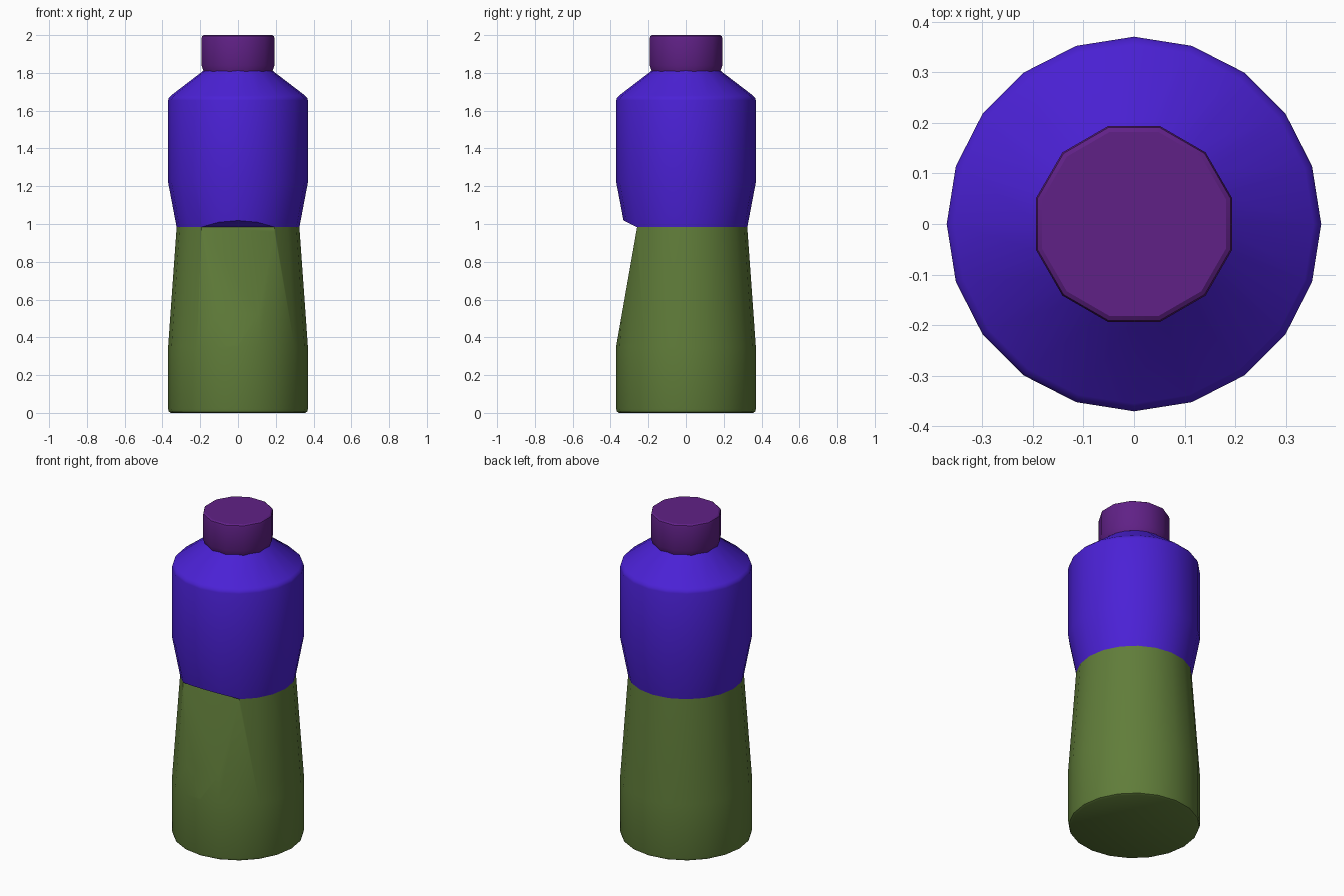
import bpy, bmesh
from math import sin, cos, pi, radians
from mathutils import Vector

cube = bpy.data.objects.get("Cube")
if cube:
    bpy.data.objects.remove(cube, do_unlink=True)


def material(name, rgb):
    m = bpy.data.materials.new(name)
    m.use_nodes = True
    m.diffuse_color = (*rgb, 1)
    m.node_tree.nodes["Principled BSDF"].inputs["Base Color"].default_value = (*rgb, 1)
    return m


def lathe(name, profile, sides, phase, mat, cut=None):
    """Closed turned solid from (radius, height) points; cut = two (y, z) points,
    and the material to the left of the line between them is removed."""
    bm = bmesh.new()
    rings = [[bm.verts.new((r * cos(phase + 2 * pi * i / sides),
                            r * sin(phase + 2 * pi * i / sides), z))
              for i in range(sides)] for r, z in profile]
    for low, high in zip(rings, rings[1:]):
        for i in range(sides):
            j = (i + 1) % sides
            bm.faces.new((low[i], low[j], high[j], high[i]))
    bm.faces.new(rings[0][::-1])
    bm.faces.new(rings[-1])
    if cut:
        (y0, z0), (y1, z1) = cut
        normal = Vector((0, z0 - z1, y1 - y0))
        geom = bm.verts[:] + bm.edges[:] + bm.faces[:]
        bmesh.ops.bisect_plane(bm, geom=geom, plane_co=(0, y0, z0),
                               plane_no=normal, clear_outer=True)
        bmesh.ops.holes_fill(bm, edges=[e for e in bm.edges if e.is_boundary], sides=0)
    bmesh.ops.recalc_face_normals(bm, faces=bm.faces[:])
    mesh = bpy.data.meshes.new(name)
    bm.to_mesh(mesh)
    bm.free()
    mesh.materials.append(mat)
    mesh.shade_smooth()
    mesh.set_sharp_from_angle(angle=radians(32))
    obj = bpy.data.objects.new(name, mesh)
    bpy.context.collection.objects.link(obj)
    return obj


green = material("olive green", (0.118, 0.205, 0.042))
blue = material("violet blue", (0.07, 0.015, 0.67))
purple = material("dark purple", (0.117, 0.015, 0.24))

# Lower body with a sloping flat on the front
lathe("lower_body",
      [(0.355, 0), (0.366, 0.006), (0.37, 0.02), (0.37, 0.35), (0.325, 0.983)],
      20, pi / 2, green, cut=((-0.371, 0.35), (-0.26, 0.983)))

# Upper body with shoulder; its lower front edge is chamfered above the flat
lathe("upper_body",
      [(0.325, 0.983), (0.37, 1.22), (0.37, 1.655), (0.366, 1.668),
       (0.355, 1.68), (0.185, 1.81), (0.17, 1.83)],
      20, pi / 2, blue, cut=((-0.26, 0.983), (-0.325, 1.015)))

# Screw cap
lathe("cap",
      [(0.188, 1.808), (0.2, 1.84), (0.2, 1.982), (0.197, 1.994), (0.188, 2.0)],
      12, pi / 12, purple)
